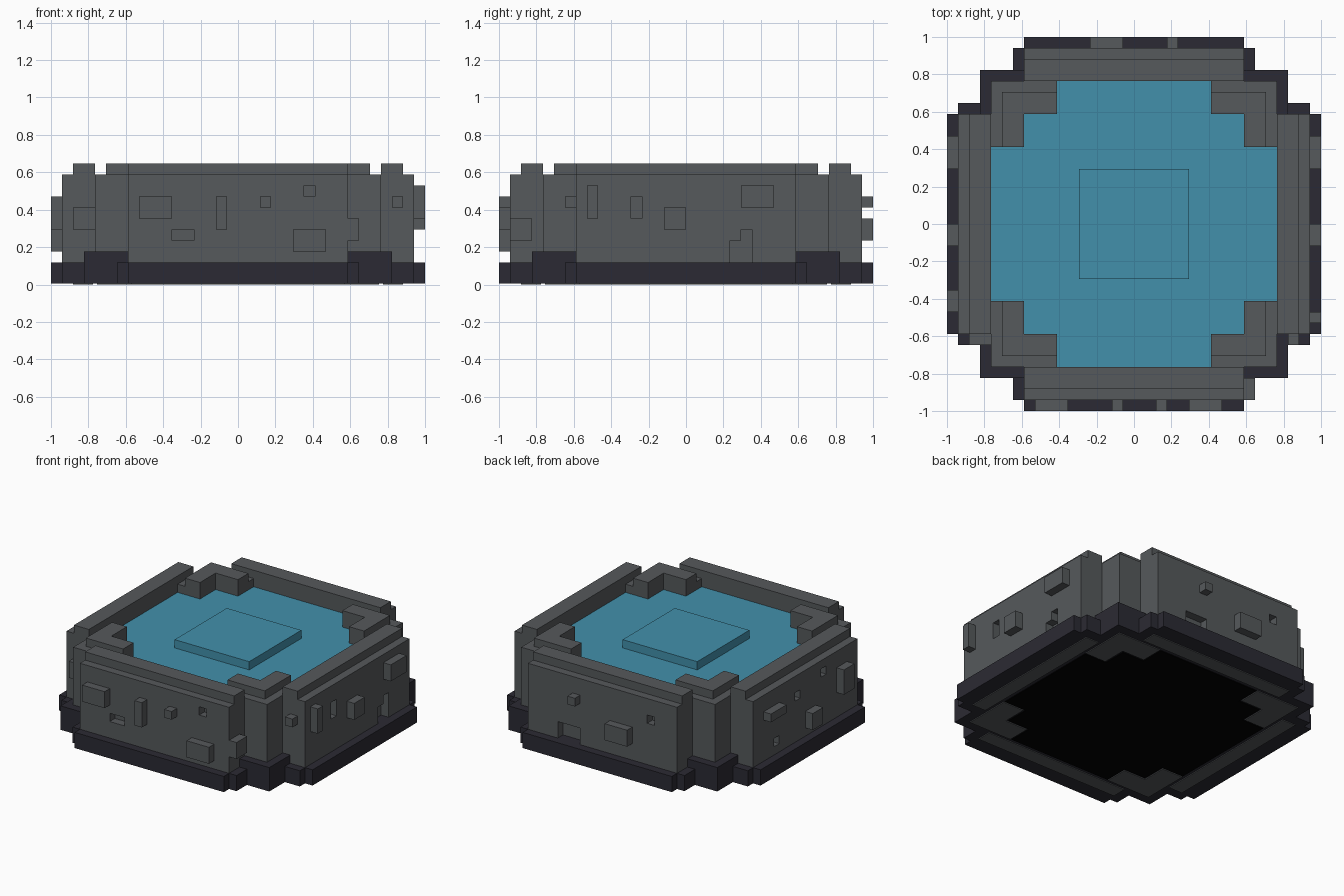
import bpy, bmesh, math
from mathutils import Matrix

if "Cube" in bpy.data.objects:
    bpy.data.objects.remove(bpy.data.objects["Cube"])

U = 1 / 17  # one block


def material(name, col):
    m = bpy.data.materials.new(name)
    m.diffuse_color = (*col, 1)
    m.use_nodes = True
    m.node_tree.nodes["Principled BSDF"].inputs["Base Color"].default_value = m.diffuse_color
    return m


GREY = material("stone grey", (0.092, 0.100, 0.106))
DARK = material("dark base", (0.024, 0.023, 0.033))
BLUE = material("water blue", (0.055, 0.280, 0.410))
BLACK = material("black underside", (0.0, 0.0, 0.0))


def finish(name, bm, mat):
    bmesh.ops.recalc_face_normals(bm, faces=bm.faces[:])
    me = bpy.data.meshes.new(name)
    bm.to_mesh(me)
    bm.free()
    ob = bpy.data.objects.new(name, me)
    bpy.context.collection.objects.link(ob)
    me.materials.append(mat)
    return ob


def prism(name, pts, z0, z1, mat, turn=0):
    """Extrude an outline given in blocks, turned by quarter turns."""
    bm = bmesh.new()
    f = bm.faces.new([bm.verts.new((x * U, y * U, z0 * U)) for x, y in pts])
    ext = bmesh.ops.extrude_face_region(bm, geom=[f])
    for v in ext["geom"]:
        if isinstance(v, bmesh.types.BMVert):
            v.co.z = z1 * U
    rot = Matrix.Rotation(turn * math.pi / 2, 4, 'Z')
    bmesh.ops.transform(bm, matrix=rot, verts=bm.verts[:])
    return finish(name, bm, mat)


def box(name, x0, x1, y0, y1, z0, z1, mat, turn=0):
    return prism(name, [(x0, y0), (x1, y0), (x1, y1), (x0, y1)], z0, z1, mat, turn)


def four_fold(quarter):
    pts, out = list(quarter), []
    for _ in range(4):
        out += pts
        pts = [(-y, x) for x, y in pts]
    return out


# Stepped base and its underside
prism("base", four_fold([(17, -10), (17, 10), (16, 10), (16, 11), (14, 11),
                         (14, 14), (11, 14), (11, 16), (10, 16)]), 0.1, 2, DARK)
pool = four_fold([(13, -7), (13, 7), (10, 7), (10, 10), (7, 10), (7, 13)])
prism("underside", [(x * 0.98, y * 0.98) for x, y in pool], 0, 0.1, BLACK)

# Water and raised centre
prism("water", pool, 2, 9, BLUE)
box("water_centre", -5, 5, -5, 5, 9, 10, BLUE)

# Bricks and holes per wall: (along start, along end, z start, z end)
# Along runs left to right when facing each wall; order front, right, back, left
BRICKS = [
    [(-9, -6, 6, 8), (-2, -1, 5, 8), (2, 3, 7, 8), (5, 8, 3, 5)],
    [(-9, -8, 6, 9), (-2, 0, 5, 7), (5, 8, 7, 9)],
    [(-4, -3, 7, 8), (1, 4, 4, 6)],
    [(-8, -5, 7, 8), (0, 2, 3, 5), (6, 8, 5, 8)],
]
HOLES = [
    [(-6, -4, 4, 5), (6, 7, 8, 9)],
    [(-5, -4, 6, 8), (4, 5, 1, 4), (5, 6, 1, 5)],
    [(-6, -3, 1, 4), (6, 7, 7, 8)],
    [(-6, -5, 3, 4), (-2, -1, 7, 8), (3, 4, 8, 9)],
]

for turn, side in enumerate(("front", "right", "back", "left")):
    wall = box(side + "_wall", -10, 10, -16, -13, 2, 10, GREY, turn)
    box(side + "_wall_rim", -10, 10, -15, -13, 10, 11, GREY, turn)
    box(side + "_wall_foot", -9.7, 9.7, -15, -13.2, 0, 0.1, GREY, turn)

    # Protruding bricks
    for a, b, c, d in BRICKS[turn]:
        box(side + "_brick", a, b, -17, -16, c, d, GREY, turn)

    # Holes one block deep
    for a, b, c, d in HOLES[turn]:
        cutter = box("hole_cutter", a, b, -18, -15, c, d, GREY, turn)
        cutter.hide_render = True
        mod = wall.modifiers.new("hole", 'BOOLEAN')
        mod.operation = 'DIFFERENCE'
        mod.solver = 'EXACT'
        mod.object = cutter
        bpy.context.view_layer.objects.active = wall
        bpy.ops.object.modifier_apply(modifier=mod.name)
        bpy.data.objects.remove(cutter, do_unlink=True)

    # Corner pillar with inner rim and plinth
    def ell(o):
        return [(7, 10), (10, 10), (10, 7), (o, 7), (o, o), (7, o)]
    prism(side + "_corner", ell(13), 2, 10, GREY, turn)
    prism(side + "_corner_rim", ell(12), 10, 11, GREY, turn)
    prism(side + "_corner_foot", ell(12.8), 0, 0.1, GREY, turn)
    box(side + "_corner_plinth", 10, 14, 10, 14, 2, 3, DARK, turn)

# Bricks on the wall ends
box("end_brick_front", 10, 11, -16, -14, 4, 6, GREY)
box("end_brick_right", 14, 15, -11, -10, 7, 8, GREY)
box("end_brick_left", -15, -13, -11, -10, 5, 7, GREY)
